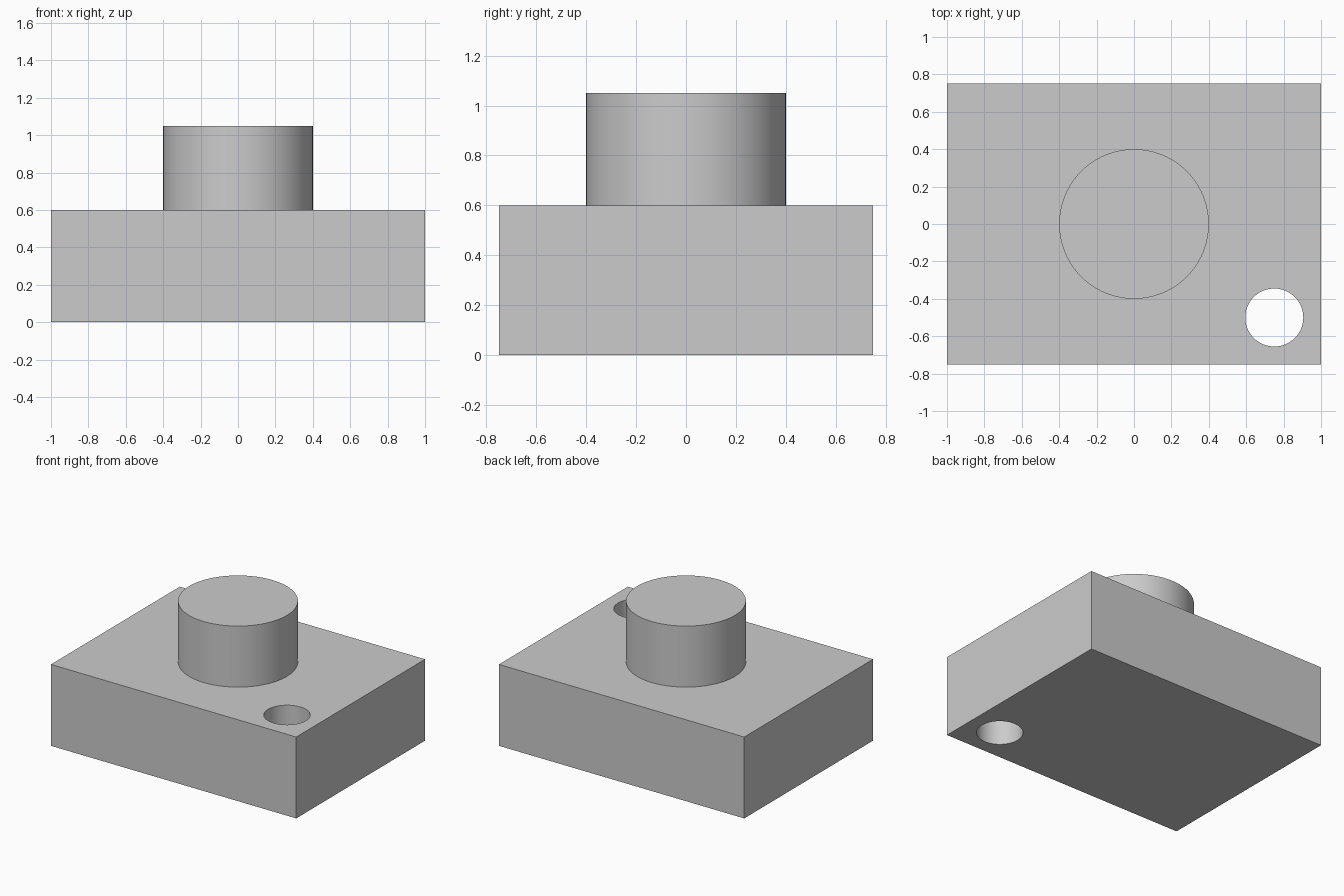
import bpy
import math

default_cube = bpy.data.objects.get("Cube")
if default_cube:
    bpy.data.objects.remove(default_cube, do_unlink=True)

WIDTH, DEPTH, HEIGHT = 2.0, 1.5, 0.6
BOSS_RADIUS, BOSS_TOP = 0.4, 1.05
HOLE_RADIUS, HOLE_X, HOLE_Y = 0.155, 0.75, -0.5

grey = bpy.data.materials.new("plain grey")
grey.use_nodes = True
colour = (0.6, 0.6, 0.6, 1.0)
grey.diffuse_color = colour
grey.node_tree.nodes["Principled BSDF"].inputs["Base Color"].default_value = colour


def cylinder(name, radius, x, y, bottom, top):
    bpy.ops.mesh.primitive_cylinder_add(
        vertices=96, radius=radius, depth=top - bottom,
        location=(x, y, (bottom + top) / 2))
    obj = bpy.context.object
    obj.name = name
    obj.data.materials.append(grey)
    return obj


def combine(target, tool, operation):
    mod = target.modifiers.new(operation.title(), "BOOLEAN")
    mod.operation = operation
    mod.solver = "EXACT"
    mod.object = tool
    bpy.context.view_layer.objects.active = target
    bpy.ops.object.modifier_apply(modifier=mod.name)
    bpy.data.objects.remove(tool, do_unlink=True)


# Rectangular base block
bpy.ops.mesh.primitive_cube_add(size=1, location=(0, 0, HEIGHT / 2))
block = bpy.context.object
block.name = "block_with_boss"
block.scale = (WIDTH, DEPTH, HEIGHT)
bpy.ops.object.transform_apply(location=True, rotation=False, scale=True)
block.data.materials.append(grey)

# Round boss fused to the top, sunk slightly for a clean union
combine(block, cylinder("boss", BOSS_RADIUS, 0, 0, HEIGHT / 2, BOSS_TOP), "UNION")

# Through hole in the front left corner
combine(block, cylinder("hole_cutter", HOLE_RADIUS, HOLE_X, HOLE_Y, -HEIGHT, 2 * HEIGHT),
        "DIFFERENCE")

# Smooth round walls, crisp rims
bpy.ops.object.select_all(action="DESELECT")
block.select_set(True)
bpy.context.view_layer.objects.active = block
bpy.ops.object.shade_smooth_by_angle(angle=math.radians(30))
